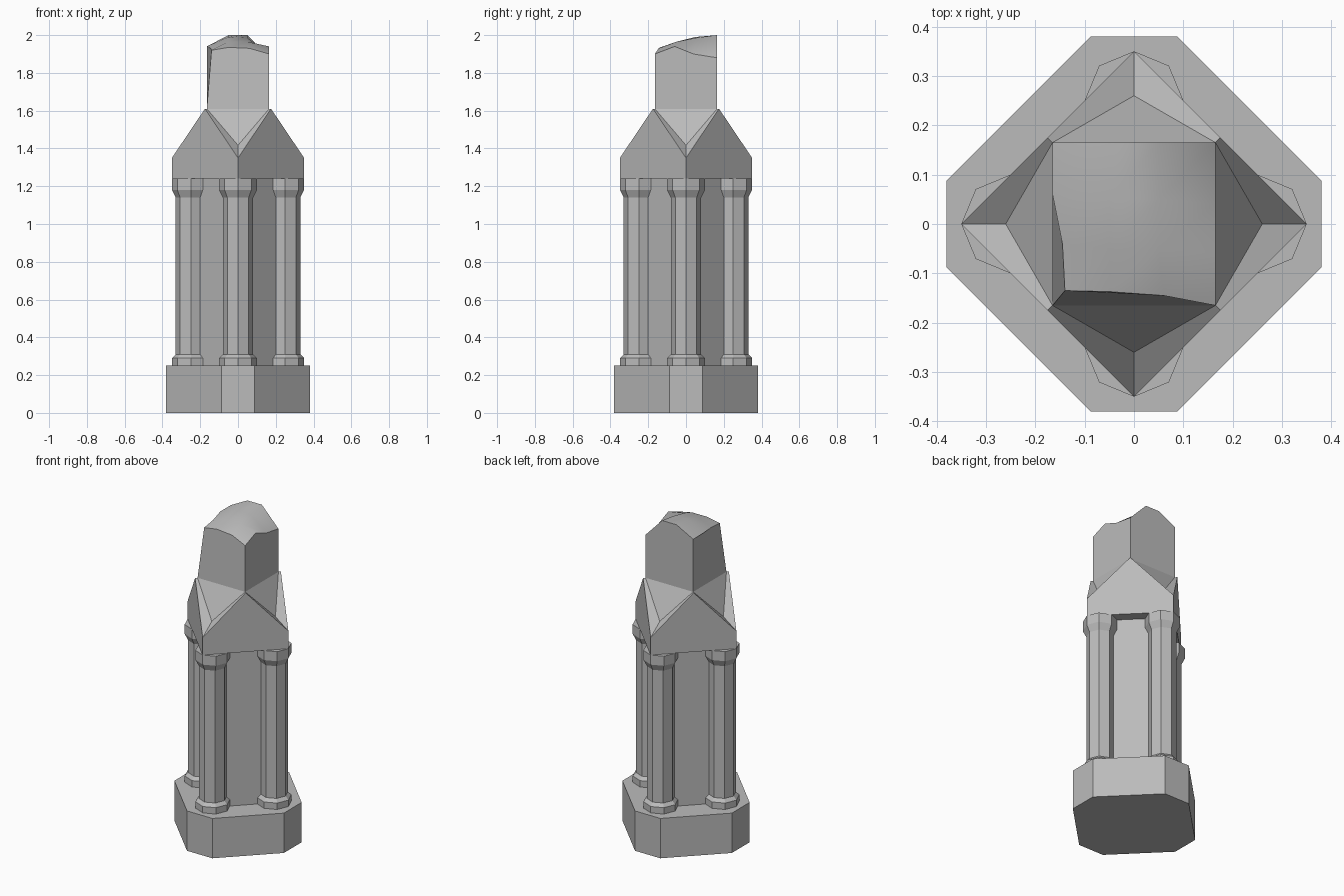
import bpy, bmesh
from math import cos, sin, pi

cube = bpy.data.objects.get("Cube")
if cube:
    bpy.data.objects.remove(cube, do_unlink=True)

stone = bpy.data.materials.new("grey_stone")
stone.use_nodes = True
GREY = (0.5, 0.5, 0.5, 1)
stone.diffuse_color = GREY
stone.node_tree.nodes["Principled BSDF"].inputs["Base Color"].default_value = GREY


def make(name, verts, faces):
    bm = bmesh.new()
    vs = [bm.verts.new(v) for v in verts]
    for f in faces:
        bm.faces.new([vs[i] for i in f])
    bmesh.ops.recalc_face_normals(bm, faces=bm.faces)
    mesh = bpy.data.meshes.new(name)
    bm.to_mesh(mesh)
    bm.free()
    mesh.materials.append(stone)
    ob = bpy.data.objects.new(name, mesh)
    bpy.context.collection.objects.link(ob)
    return ob


def stack(name, rings):
    """Skin a list of equal rings and cap both ends."""
    n = len(rings[0])
    verts = [p for ring in rings for p in ring]
    faces = [(k * n + i, k * n + (i + 1) % n, (k + 1) * n + (i + 1) % n, (k + 1) * n + i)
             for k in range(len(rings) - 1) for i in range(n)]
    faces += [range(n), range(len(verts) - n, len(verts))]
    return make(name, verts, faces)


def ring(n, r, z, cx=0, cy=0):
    return [(cx + r * cos(2 * pi * i / n), cy + r * sin(2 * pi * i / n), z) for i in range(n)]


# Plinth: a diamond with cut corners
A, B = 0.38, 0.088
outline = [(A, -B), (A, B), (B, A), (-B, A), (-A, B), (-A, -B), (-B, -A), (B, -A)]
stack("plinth", [[(x, y, z) for x, y in outline] for z in (0, 0.25)])

# Diamond core between the columns
stack("core", [ring(4, 0.26, z) for z in (0.25, 1.24)])

# Four octagonal columns with foot and capital
profile = [(0.1, 0.25), (0.1, 0.29), (0.08, 0.31), (0.08, 1.14), (0.1, 1.18), (0.1, 1.24)]
for side, (cx, cy) in {"left": (1, 0), "back": (0, 1), "right": (-1, 0), "front": (0, -1)}.items():
    stack(side + "_column", [ring(8, r, z, cx * 0.25, cy * 0.25) for r, z in profile])

# Cross-gabled roof on the diamond plan
P = 0.175
peaks = [(P, P, 1.61), (-P, P, 1.61), (-P, -P, 1.61), (P, -P, 1.61)]
verts = ring(4, 0.35, 1.24) + ring(4, 0.35, 1.35) + peaks + [(0, 0, 1.61)]
faces = [(3, 2, 1, 0)]
for i in range(4):
    j = (i + 1) % 4
    faces += [(i, j, 4 + j, 8 + i, 4 + i), (4 + i, 8 + i, 12), (8 + i, 4 + j, 12)]
make("gabled_roof", verts, faces)

# Broken shaft: top grid of heights, leaning front right corner
S = 0.165
rows = [
    [(-0.14, -0.135, 1.92), (-0.05, -0.137, 1.935), (0.06, -0.145, 1.93), (S, -S, 1.90)],
    [(-0.145, -0.04, 1.93), (-0.05, -0.05, 1.965), (0.05, -0.05, 1.965), (S, -0.06, 1.94)],
    [(-S, 0.06, 1.94), (-0.05, 0.05, 1.99), (0.05, 0.05, 1.985), (S, 0.04, 1.90)],
    [(-S, S, 1.94), (-0.05, S, 2.0), (0.05, S, 2.0), (S, S, 1.88)],
]
verts = [p for row in rows for p in row]
corners = [(-S, -S), (S, -S), (S, S), (-S, S)]
verts += [(x, y, 1.61) for x, y in corners]
verts += [(0, -0.26, 1.417), (0.26, 0, 1.417), (0, 0.26, 1.417), (-0.26, 0, 1.417)]
faces = [(4 * r + c, 4 * r + c + 1, 4 * r + c + 5, 4 * r + c + 4) for r in range(3) for c in range(3)]
edges = [(0, 1, 2, 3), (3, 7, 11, 15), (15, 14, 13, 12), (12, 8, 4, 0)]
for i, top in enumerate(edges):
    a, b = 16 + i, 16 + (i + 1) % 4
    faces.append((a, b) + top[::-1])
    faces.append((a, 20 + i, b))        # sloping foot down to the roof valley
shaft = make("broken_shaft", verts, faces)

# Soften only the worn top
for poly in shaft.data.polygons:
    poly.use_smooth = poly.index < 9
